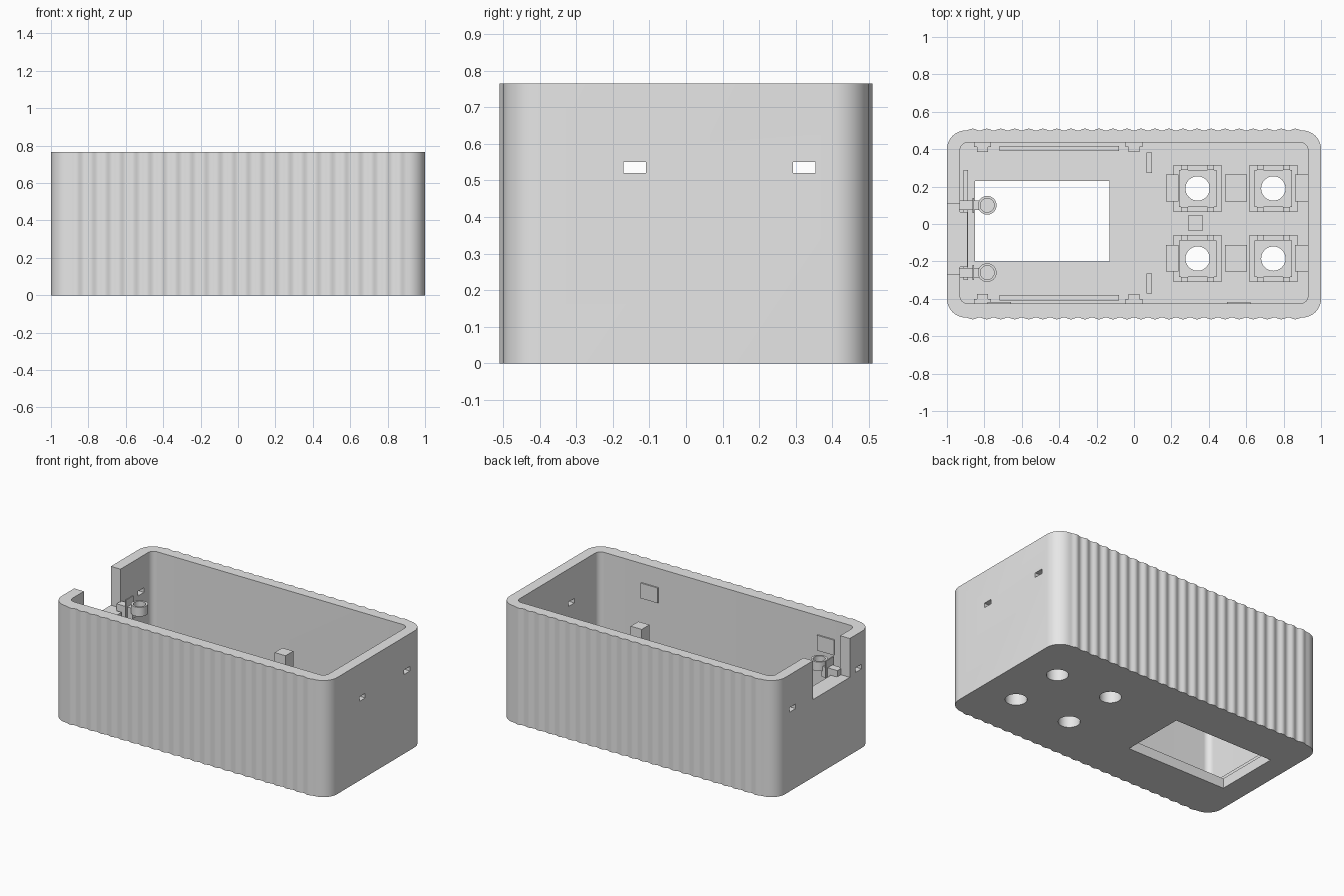
import bpy, bmesh, math
from math import sin, cos, pi

cube = bpy.data.objects.get("Cube")
if cube:
    bpy.data.objects.remove(cube, do_unlink=True)

grey = bpy.data.materials.new("plain_grey")
grey.use_nodes = True
grey.diffuse_color = (0.8, 0.8, 0.8, 1)
grey.node_tree.nodes["Principled BSDF"].inputs["Base Color"].default_value = (0.8, 0.8, 0.8, 1)

FLOOR, TOP = 0.065, 0.765
HOLES = [(x, y) for x in (0.34, 0.745) for y in (0.19, -0.185)]


def finish(name, bm):
    bmesh.ops.recalc_face_normals(bm, faces=bm.faces)
    mesh = bpy.data.meshes.new(name)
    bm.to_mesh(mesh)
    bm.free()
    mesh.materials.append(grey)
    ob = bpy.data.objects.new(name, mesh)
    bpy.context.collection.objects.link(ob)
    return ob


def prism(name, outline, z0, z1):
    """Extrude a closed plan outline between two heights."""
    bm = bmesh.new()
    face = bm.faces.new([bm.verts.new((x, y, z0)) for x, y in outline])
    up = bmesh.ops.extrude_face_region(bm, geom=[face])["geom"]
    bmesh.ops.translate(bm, vec=(0, 0, z1 - z0),
                        verts=[v for v in up if isinstance(v, bmesh.types.BMVert)])
    return finish(name, bm)


def box(name, x0, x1, y0, y1, z0, z1):
    return prism(name, [(x0, y0), (x1, y0), (x1, y1), (x0, y1)], z0, z1)


def disc(name, x, y, r, z0, z1, n=40):
    ring = [(x + r * cos(2 * pi * i / n), y + r * sin(2 * pi * i / n)) for i in range(n)]
    return prism(name, ring, z0, z1)


def arc(cx, cy, r, start, n=10):
    return [(cx + r * cos(start + pi / 2 * i / n), cy + r * sin(start + pi / 2 * i / n))
            for i in range(n + 1)]


def rounded(x0, x1, y0, y1, r):
    return (arc(x1 - r, y1 - r, r, 0) + arc(x0 + r, y1 - r, r, pi / 2)
            + arc(x0 + r, y0 + r, r, pi) + arc(x1 - r, y0 + r, r, 1.5 * pi))


def cut(target, cutter):
    mod = target.modifiers.new("cut", "BOOLEAN")
    mod.operation, mod.solver, mod.object = "DIFFERENCE", "EXACT", cutter
    bpy.context.view_layer.objects.active = target
    bpy.ops.object.modifier_apply(modifier=mod.name)
    bpy.data.objects.remove(cutter, do_unlink=True)


def smooth(ob):
    bpy.ops.object.select_all(action="DESELECT")
    ob.select_set(True)
    bpy.context.view_layer.objects.active = ob
    bpy.ops.object.shade_smooth_by_angle(angle=math.radians(30))


# Case: rounded ends, fluted long sides
RIBS, STEPS, R = 24, 8, 0.1
N = RIBS * STEPS
wave = [(0.9 - 1.8 * i / N, 0.5 + 0.005 * (1 - cos(2 * pi * i / STEPS))) for i in range(1, N)]
half = arc(0.9, 0.4, R, 0) + wave + arc(-0.9, 0.4, R, pi / 2)
case = prism("case", half + [(-x, -y) for x, y in half], 0, TOP)
cut(case, prism("cavity", rounded(-0.93, 0.93, -0.425, 0.435, 0.04), FLOOR, 1))

# Screen window, button holes, cable notch and lid slots
cut(case, box("window", -0.85, -0.13, -0.2, 0.23, -1, 0.3))
for x, y in HOLES:
    cut(case, disc("hole", x, y, 0.065, -1, 0.3))
cut(case, box("notch", -1.2, -0.91, -0.27, 0.11, 0.51, 1))
for side, y in ((1, -0.14), (1, 0.323), (-1, -0.36), (-1, 0.323)):
    cut(case, box("slot", side * 0.965 - 0.1, side * 0.965 + 0.1, y - 0.031, y + 0.031, 0.52, 0.55))
smooth(case)

# Button holders: low pad, raised seat and four small catches
for x, y in HOLES:
    pad = box("button_pad", x - 0.128, x + 0.128, y - 0.126, y + 0.126, FLOOR - 0.005, FLOOR + 0.012)
    seat = box("button_seat", x - 0.1, x + 0.1, y - 0.098, y + 0.098, FLOOR - 0.005, FLOOR + 0.03)
    for part in (pad, seat):
        cut(part, disc("hole", x, y, 0.065, -1, 0.5))
        smooth(part)
    for sx in (-1, 1):
        for sy in (-1, 1):
            cx, cy = x + sx * 0.07, y + sy * 0.112
            box("button_catch", cx - 0.018, cx + 0.018, cy - 0.014, cy + 0.014, FLOOR, FLOOR + 0.08)

# Blocks beside the buttons
for y in (0.193, -0.183):
    for x0, x1 in ((0.172, 0.237), (0.487, 0.605), (0.86, 0.932)):
        box("button_block", x0, x1, y - 0.072, y + 0.072, FLOOR - 0.005, FLOOR + 0.1)

# Tall support post
box("support_post", 0.29, 0.37, -0.035, 0.045, FLOOR - 0.005, 0.6)

# Screen clips and locating rails on both long sides
for s, wall in ((1, 0.436), (-1, -0.426)):
    for x in (-0.81, 0):
        a, b = sorted((wall, wall - s * 0.025))
        box("clip_back", x - 0.045, x + 0.045, a, b, FLOOR - 0.005, FLOOR + 0.12)
        a, b = sorted((wall, wall - s * 0.052))
        box("clip_hook", x - 0.03, x + 0.03, a, b, FLOOR + 0.09, FLOOR + 0.12)
    mid = wall - s * 0.032
    box("long_rail", -0.72, -0.08, mid - 0.014, mid + 0.014, FLOOR - 0.005, FLOOR + 0.05)
    mid = wall - s * 0.108
    box("short_rail", 0.068, 0.096, mid - 0.054, mid + 0.054, FLOOR - 0.005, FLOOR + 0.05)
box("end_rail", -0.912, -0.887, -0.3, 0.29, FLOOR - 0.005, FLOOR + 0.05)

# Thin plates on the inside of the front wall
for x in (-0.72, 0.56):
    box("wall_plate", x - 0.062, x + 0.062, -0.426, -0.416, 0.54, 0.64)

# Socket mounts beside the notch: arm, stop plate and open cup
for y in (0.1, -0.26):
    box("mount_arm", -0.935, -0.82, y - 0.025, y + 0.025, 0.48, 0.55)
    box("mount_stop", -0.864, -0.856, y - 0.04, y + 0.04, 0.48, 0.6)
    cup = disc("mount_cup", -0.785, y, 0.05, 0.52, 0.58)
    cut(cup, disc("bore", -0.785, y, 0.037, 0.54, 1))
    smooth(cup)
box("notch_ledge", -0.935, -0.89, -0.23, 0.065, 0.46, 0.51)
